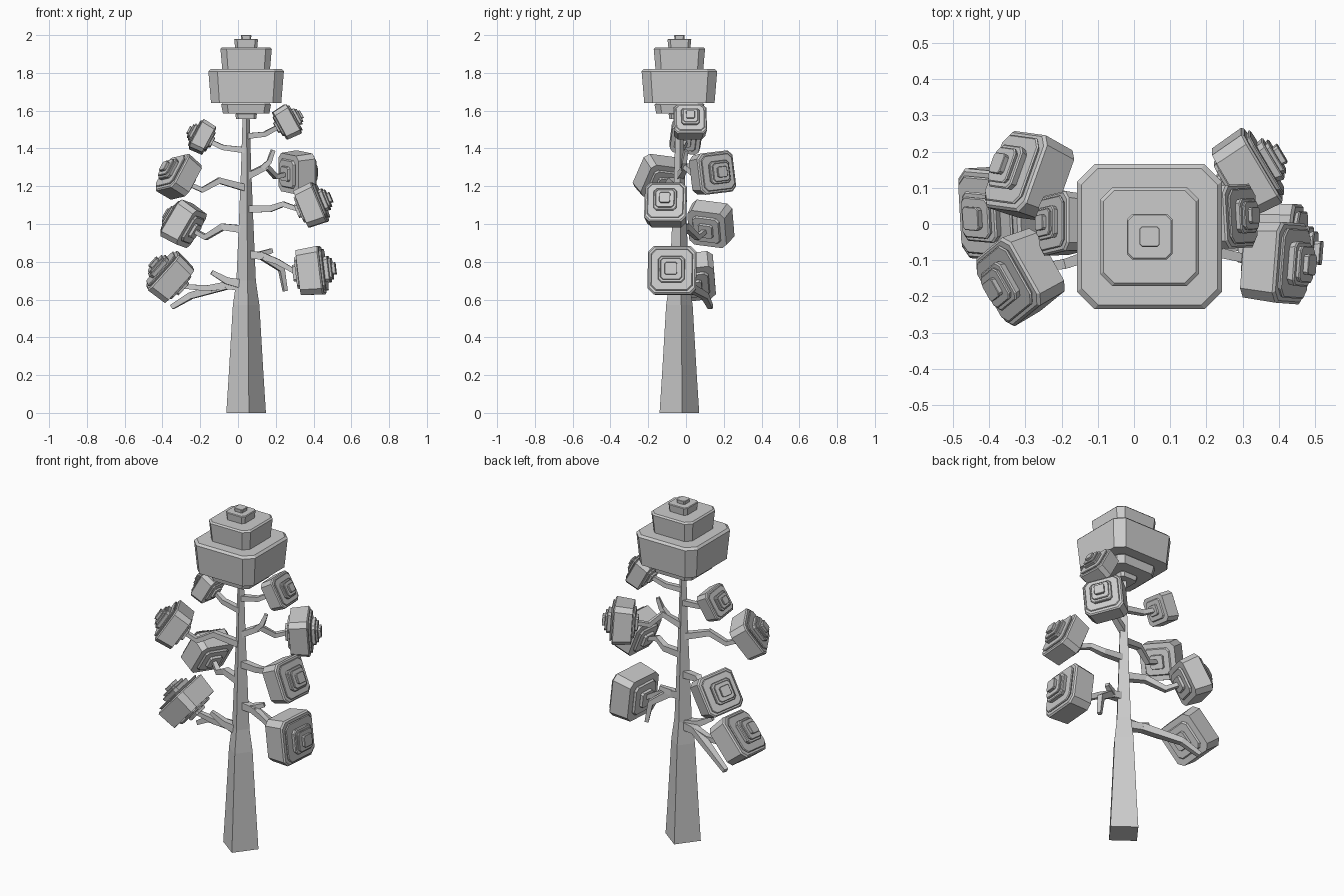
import bpy, bmesh, math
from mathutils import Vector, Matrix

if "Cube" in bpy.data.objects:
    bpy.data.objects.remove(bpy.data.objects["Cube"])

AXIS = Vector((.043, -.035, 0))  # where the trunk stands


def loft(name, rings, matrix=Matrix()):
    """Closed faceted solid through a list of equal-length rings."""
    bm = bmesh.new()
    loops = [[bm.verts.new(p) for p in ring] for ring in rings]
    n = len(loops[0])
    for a, b in zip(loops, loops[1:]):
        for i in range(n):
            j = (i + 1) % n
            bm.faces.new((a[i], a[j], b[j], b[i]))
    bm.faces.new(loops[0][::-1])
    bm.faces.new(loops[-1])
    bm.transform(matrix)
    bmesh.ops.recalc_face_normals(bm, faces=bm.faces)
    mesh = bpy.data.meshes.new(name)
    bm.to_mesh(mesh)
    bm.free()
    obj = bpy.data.objects.new(name, mesh)
    bpy.context.collection.objects.link(obj)
    return obj


def square(r, turn):
    return [Vector((r * math.cos(a), r * math.sin(a), 0))
            for a in (turn + math.pi / 2 * k for k in range(4))]


def octagon(w, z):
    """Square of half-width w with cut corners."""
    k = w * 0.76
    half = [(w, -k), (w, k), (k, w), (-k, w)]
    return [(s * x, s * y, z) for s in (1, -1) for x, y in half]


def tiers(z, layers):
    """Stepped block from height z up: layers of (half-width, top), flared with a bevelled rim."""
    rings = []
    for w, top in layers:
        b = min(0.06 * w, 0.3 * (top - z))
        rings += [octagon(w * 0.93, z), octagon(w, top - b), octagon(w - b, top)]
        z = top
    return rings


def branch(name, pts, r0, r1):
    """Tapering four-sided limb along a path."""
    pts = [Vector(p) for p in pts]
    last = len(pts) - 1
    rings = []
    for i, p in enumerate(pts):
        rot = (pts[min(i + 1, last)] - pts[max(i - 1, 0)]).to_track_quat('Z', 'Y')
        rings.append([p + rot @ v for v in square(r0 + (r1 - r0) * i / last, math.pi / 4)])
    loft("branch_" + name, rings)


PUFF = tiers(-.76, [(.36, -.62), (.68, -.5), (1, .45), (.86, .56), (.55, .75), (.45, .86), (.26, 1)])


def cluster(name, centre, axis, size, root_z, *bends, roll=0):
    """Foliage block facing along axis, with a bent branch joining it to the trunk."""
    c, d = Vector(centre), Vector(axis).normalized()
    rot = d.to_track_quat('Z', 'Y').to_matrix().to_4x4()
    loft("foliage_" + name, PUFF, Matrix.Translation(c) @ rot
         @ Matrix.Rotation(math.radians(roll), 4, 'Z') @ Matrix.Scale(size, 4))
    root = AXIS + Vector((0, 0, root_z))
    branch(name, [root, *bends, c - d * size * 0.6], .045 - .016 * root_z, .016)


# Trunk: rotated four-sided taper
trunk = [(0, .106), (.2, .093), (.57, .071), (.7, .052), (1.05, .037), (1.3, .027), (1.6, .018)]
loft("trunk", [[AXIS + v + Vector((0, 0, z)) for v in square(r, math.radians(8))] for z, r in trunk])

# Crown: large stepped foliage block
loft("crown", tiers(1.555, [(.057, 1.585), (.132, 1.64), (.2, 1.82), (.136, 1.935), (.063, 1.98), (.028, 2)]),
     Matrix.Translation(AXIS))

# Foliage on branches, left then right, top to bottom
cluster("left_top", (-.19, 0, 1.46), (-.85, .05, .45), .083, 1.39, (-.08, -.02, 1.405), roll=8)
cluster("left_upper", (-.315, -.145, 1.25), (-.75, -.35, .55), .108, 1.19,
        (-.1, -.08, 1.23), (-.19, -.11, 1.18), roll=8)
cluster("left_middle", (-.29, .13, 1), (-.8, .35, .5), .113, .97,
        (-.08, 0, .985), (-.17, .06, .93), roll=8)
cluster("left_lower", (-.36, .03, .72), (-.7, -.12, .62), .125, .67,
        (-.06, 0, .675), (-.16, .02, .66), roll=-10)
cluster("right_top", (.26, .02, 1.54), (.88, .05, .48), .088, 1.465, (.14, -.01, 1.475))
cluster("right_upper", (.315, .14, 1.27), (.85, .5, .06), .11, 1.25,
        (.15, 0, 1.305), (.2, .06, 1.25), roll=6)
cluster("right_middle", (.39, -.105, 1.1), (.92, -.07, .38), .112, 1.08,
        (.17, -.05, 1.08), (.24, -.08, 1.105))
cluster("right_lower", (.39, -.07, .75), (1, -.08, .12), .129, .84,
        (.13, -.04, .83), (.21, -.055, .8))

# Bare twigs
branch("left_stub", [(.03, -.03, .68), (-.06, -.04, .7), (-.14, -.05, .745)], .035, .016)
branch("left_droop", [(-.06, 0, .675), (-.25, .1, .62), (-.35, .13, .56)], .03, .018)
branch("right_upper_stub", [(.13, -.01, 1.295), (.165, -.01, 1.33), (.185, 0, 1.39)], .022, .014)
branch("right_stub", [(.11, -.04, .835), (.18, -.01, .86)], .025, .016)
branch("right_droop", [(.13, -.04, .83), (.23, 0, .76), (.25, .01, .645)], .028, .015)
